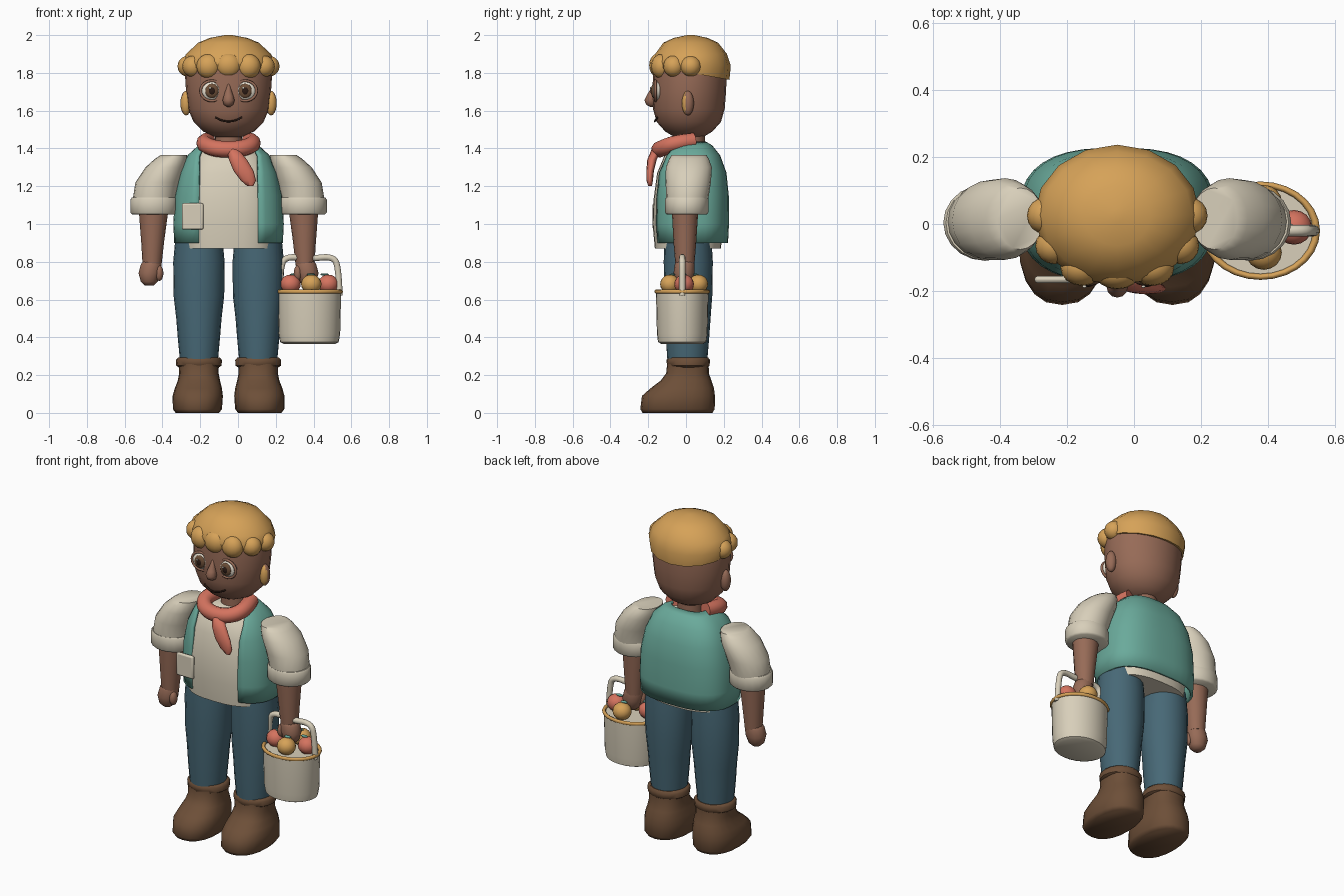
import bpy, bmesh, math
from mathutils import Vector

cube = bpy.data.objects.get("Cube")
if cube:
    bpy.data.objects.remove(cube, do_unlink=True)

MID = -0.05  # centre line of the figure


def linear(value):
    return value / 12.92 if value <= 0.04 else ((value + 0.055) / 1.055) ** 2.4


def material(name, code):
    rgb = [linear(part / 255) for part in bytes.fromhex(code)]
    mat = bpy.data.materials.new(name)
    mat.use_nodes = True
    mat.diffuse_color = (*rgb, 1)
    shader = mat.node_tree.nodes["Principled BSDF"]
    shader.inputs["Base Color"].default_value = (*rgb, 1)
    shader.inputs["Roughness"].default_value = 0.8
    return mat


SKIN = material("brown skin", "976b57")
HAIR = material("golden hair", "d6a258")
CREAM = material("cream cloth", "d8cfba")
TEAL = material("teal cloth", "6aaa9b")
CORAL = material("coral red", "d4735f")
DENIM = material("blue denim", "476876")
LEATHER = material("brown leather", "6d4f38")
WHITE = material("eye white", "f0e8d8")
DARK = material("dark brown", "2c1c15")


def finish(obj, mat, angle=50):
    obj.data.materials.clear()
    obj.data.materials.append(mat)
    bpy.ops.object.select_all(action="DESELECT")
    obj.select_set(True)
    bpy.context.view_layer.objects.active = obj
    bpy.ops.object.shade_smooth_by_angle(angle=math.radians(angle))
    return obj


def from_bmesh(name, bm, mat, angle=50):
    bmesh.ops.recalc_face_normals(bm, faces=bm.faces)
    mesh = bpy.data.meshes.new(name)
    bm.to_mesh(mesh)
    bm.free()
    obj = bpy.data.objects.new(name, mesh)
    bpy.context.scene.collection.objects.link(obj)
    return finish(obj, mat, angle)


def bulge(value, power):
    return math.copysign(abs(value) ** power, value)


def loft(name, rings, mat, sides=20, power=1.0, gap=0.0, side=1, angle=50):
    """Skin rings of (z, x, y, half width, half depth, tilt); a gap leaves the front open."""
    bm = bmesh.new()
    loops = []
    for z, cx, cy, rx, ry, *tilt in rings:
        start = math.asin((min(gap, rx * 0.85) / rx) ** (1 / power)) if gap else 0
        span = 2 * math.pi - 2 * start
        loop = []
        for i in range(sides):
            a = start + span * i / (sides - 1 if gap else sides)
            dx, dy = rx * bulge(math.sin(a), power), -ry * bulge(math.cos(a), power)
            lean = tilt[0] * dy if tilt else 0
            loop.append(bm.verts.new((MID + side * (cx + dx), cy + dy, z + lean)))
        loops.append(loop)
    for low, high in zip(loops, loops[1:]):
        for i in range(sides - 1 if gap else sides):
            j = (i + 1) % sides
            bm.faces.new((low[i], low[j], high[j], high[i]))
    if not gap:
        bm.faces.new(loops[0])
        bm.faces.new(loops[-1])
    return from_bmesh(name, bm, mat, angle)


def ball(name, centre, size, mat):
    bm = bmesh.new()
    bmesh.ops.create_uvsphere(bm, u_segments=16, v_segments=10, radius=1)
    bmesh.ops.scale(bm, vec=Vector(size), verts=bm.verts)
    bmesh.ops.translate(bm, vec=Vector(centre), verts=bm.verts)
    return from_bmesh(name, bm, mat, 80)


def tube(name, points, radius, mat):
    curve = bpy.data.curves.new(name, "CURVE")
    curve.dimensions = "3D"
    curve.bevel_depth, curve.bevel_resolution = radius, 3
    curve.use_fill_caps, curve.resolution_u = True, 6
    spline = curve.splines.new("NURBS")
    spline.points.add(len(points) - 1)
    for point, co in zip(spline.points, points):
        point.co = (*co, 1)
    spline.order_u, spline.use_endpoint_u = 3, True
    obj = bpy.data.objects.new(name, curve)
    bpy.context.scene.collection.objects.link(obj)
    bpy.ops.object.select_all(action="DESELECT")
    obj.select_set(True)
    bpy.context.view_layer.objects.active = obj
    bpy.ops.object.convert(target="MESH")
    return finish(bpy.context.object, mat)


def ring(name, centre, size, thickness, mat, upright=False):
    bpy.ops.mesh.primitive_torus_add(major_segments=28, minor_segments=8,
                                     major_radius=1, minor_radius=thickness / size[0])
    obj = bpy.context.object
    obj.name, obj.location = name, centre
    obj.scale = (size[0], size[1], size[0])
    if upright:
        obj.rotation_euler.x = math.pi / 2
    return finish(obj, mat)


# Head, neck and hair cap
loft("neck", [(1.36, 0, .03, .075, .07), (1.5, 0, .03, .07, .07)], SKIN)
loft("head", [(1.46, 0, .015, .07, .075), (1.49, 0, .015, .135, .125), (1.54, 0, .015, .185, .17),
              (1.61, 0, .015, .215, .19), (1.7, 0, .017, .225, .195), (1.78, 0, .02, .23, .195),
              (1.86, 0, .02, .22, .19)], SKIN, sides=24, angle=70)
loft("hair_cap", [(1.8, 0, .025, .237, .205, -.18), (1.85, 0, .027, .247, .21, -.06),
                  (1.9, 0, .027, .225, .19), (1.96, 0, .025, .16, .145), (1.985, 0, .025, .1, .09),
                  (2.0, 0, .025, .02, .02)], HAIR, sides=16, angle=70)
ball("front_curl", (MID, -.145, 1.84), (.068, .05, .065), HAIR)

# Mirrored face parts
for side, word in ((1, "left"), (-1, "right")):
    for place, dx, y, r in (("front", .105, -.13, .065), ("temple", .188, -.065, .057),
                            ("side", .215, .025, .055)):
        ball(f"{word}_{place}_curl", (MID + side * dx, y, 1.835), (r, .055, r), HAIR)
    ear = ball(f"{word}_ear", (MID + side * .225, .01, 1.64), (.03, .032, .065), SKIN)
    ear.data.materials.append(HAIR)
    for face in ear.data.polygons:
        face.material_index = int(face.normal.y < -0.5)
    ex = MID + side * .088
    ball(f"{word}_eye", (ex, -.152, 1.705), (.06, .027, .052), WHITE)
    ring(f"{word}_eyelid", (ex, -.162, 1.705), (.06, .053), .008, SKIN, upright=True)
    ball(f"{word}_iris", (ex, -.171, 1.705), (.036, .014, .038), LEATHER)
    ball(f"{word}_pupil", (ex, -.178, 1.705), (.02, .01, .022), DARK)
    ball(f"{word}_glint", (ex - .01, -.187, 1.72), (.006, .004, .006), WHITE)

loft("nose", [(1.62, 0, -.18, .008, .01), (1.632, 0, -.185, .025, .026), (1.655, 0, -.188, .032, .032),
              (1.68, 0, -.183, .025, .025), (1.72, 0, -.172, .012, .013), (1.75, 0, -.168, .005, .005)],
     SKIN, sides=12, angle=80)
tube("mouth", [(MID + dx, y, z) for dx, y, z in ((-.07, -.15, 1.565), (-.035, -.166, 1.543),
                                              (.035, -.166, 1.543), (.07, -.15, 1.565))], .005, DARK)

# Shirt, open vest and pocket
loft("shirt", [(.87, 0, .01, .24, .175), (1.0, 0, .01, .25, .187), (1.12, 0, .01, .25, .183),
               (1.27, 0, .012, .22, .165), (1.36, 0, .015, .18, .13), (1.41, 0, .02, .12, .085)],
     CREAM, sides=28, power=.75)
vest = loft("vest", [(.9, 0, .028, .28, .187), (1.0, 0, .027, .285, .193), (1.15, 0, .027, .277, .192),
                     (1.27, 0, .025, .25, .182), (1.36, 0, .024, .21, .15), (1.41, 0, .022, .155, .112),
                     (1.43, 0, .02, .11, .08)], TEAL, sides=32, power=.75, gap=.155)
shell = vest.modifiers.new("thickness", "SOLIDIFY")
shell.thickness, shell.offset = .016, 0
bpy.ops.mesh.primitive_cube_add(size=1, location=(-.24, -.166, 1.04))
pocket = bpy.context.object
pocket.name, pocket.scale = "chest_pocket", (.115, .022, .14)
bpy.ops.object.transform_apply(location=False, rotation=False)
edge = pocket.modifiers.new("soft_edge", "BEVEL")
edge.width, edge.segments = .01, 2
finish(pocket, CREAM)

# Neckerchief, open at the back
half = ((.11, .04, 1.44), (.145, -.06, 1.43), (.07, -.14, 1.395))
tube("neckerchief", [(MID + x, y, z) for x, y, z in half]
     + [(MID - x, y, z) for x, y, z in reversed(half)], .044, CORAL)
loft("neckerchief_tail", [(1.2, .115, -.19, .015, .01), (1.23, .105, -.192, .04, .017),
                          (1.28, .08, -.19, .053, .02), (1.34, .05, -.18, .048, .025),
                          (1.4, .02, -.155, .03, .025)], CORAL, sides=12, angle=70)

# Mirrored arms and legs
for side, word in ((1, "left"), (-1, "right")):
    loft(f"{word}_sleeve", [(1.06, .395, .005, .11, .105), (1.14, .393, .007, .113, .112),
                            (1.22, .375, .012, .118, .12), (1.3, .335, .015, .105, .122),
                            (1.345, .305, .016, .085, .105), (1.365, .29, .016, .07, .092)],
         CREAM, side=side)
    loft(f"{word}_cuff", [(1.05, .395, .004, .115, .105), (1.06, .395, .004, .125, .114),
                          (1.13, .395, .004, .125, .114), (1.14, .395, .004, .117, .11)], CREAM, side=side)
    loft(f"{word}_forearm", [(.78, .405, -.006, .05, .05), (.9, .402, -.006, .06, .06),
                             (1.07, .397, -.005, .078, .07)], SKIN, sides=16, side=side)
    loft(f"{word}_hand", [(.675, .42, -.012, .025, .025), (.695, .42, -.012, .046, .045),
                          (.74, .418, -.01, .06, .056), (.785, .41, -.008, .056, .052),
                          (.81, .405, -.006, .045, .045)], SKIN, sides=14, side=side, angle=70)
    ball(f"{word}_thumb", (MID + side * .367, -.03, .74), (.022, .026, .042), SKIN)
    loft(f"{word}_trouser_leg", [(.27, .157, .007, .1, .105), (.4, .157, .008, .112, .115),
                                 (.5, .157, .01, .12, .12), (.62, .157, .012, .134, .127),
                                 (.8, .157, .012, .136, .13), (.92, .157, .01, .125, .125)],
         DENIM, side=side)
    loft(f"{word}_boot", [(0, .165, -.045, .115, .185), (.02, .165, -.045, .13, .197),
                          (.09, .163, -.04, .133, .193), (.13, .16, -.02, .125, .168),
                          (.17, .157, .0, .112, .135), (.21, .157, .008, .104, .113),
                          (.26, .157, .01, .106, .11)], LEATHER, power=.85, side=side, angle=60)
    loft(f"{word}_boot_cuff", [(.24, .157, .012, .105, .1), (.25, .157, .012, .12, .113),
                               (.28, .157, .012, .122, .115), (.293, .157, .012, .11, .105)],
         LEATHER, side=side)

# Bucket with handle and fruit
BUCKET = .378
hub = BUCKET - MID
loft("bucket", [(.365, hub, -.02, .135, .11), (.375, hub, -.02, .155, .128), (.42, hub, -.02, .163, .134),
                (.64, hub, -.02, .168, .139)], CREAM, sides=28)
ring("bucket_rim", (BUCKET, -.02, .642), (.167, .138), .011, HAIR)
tube("bucket_handle", [(BUCKET + dx, -.02, z) for dx, z in ((-.16, .62), (-.155, .77), (-.125, .83), (0, .815),
                                                         (.125, .83), (.155, .77), (.16, .62))], .017, CREAM)
for i, (dx, dy) in enumerate(((-.1, -.02), (.1, 0), (.01, -.075), (.01, .075))):
    colour = CORAL if i < 2 else HAIR
    ball(f"fruit_{i + 1}", (BUCKET + dx, dy - .01, .682), (.054, .052, .05), colour)
    ball(f"fruit_leaf_{i + 1}", (BUCKET + dx * .8, dy * .8 - .01, .733), (.022, .012, .006), TEAL)
